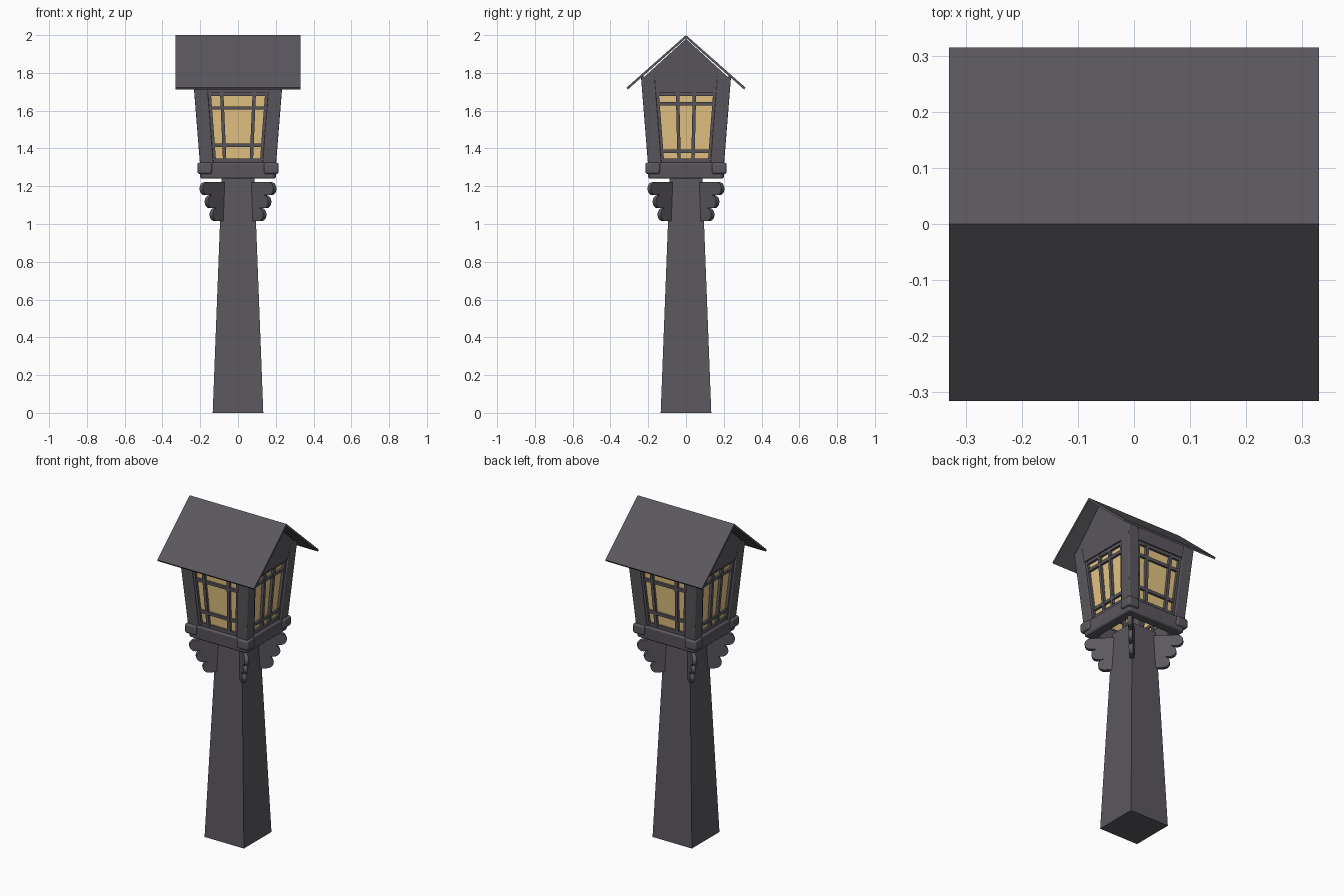
import bpy, bmesh, math
from mathutils import Matrix, Vector

if "Cube" in bpy.data.objects:
    bpy.data.objects.remove(bpy.data.objects["Cube"])


def material(name, rgb):
    m = bpy.data.materials.new(name)
    m.diffuse_color = (*rgb, 1)
    m.use_nodes = True
    m.node_tree.nodes["Principled BSDF"].inputs["Base Color"].default_value = m.diffuse_color
    return m


WOOD = material("dark_grey_wood", (0.105, 0.098, 0.112))
GLOW = material("warm_yellow_pane", (0.78, 0.56, 0.23))


def finish(name, bm, mat, bevel=0):
    bmesh.ops.recalc_face_normals(bm, faces=bm.faces)
    mesh = bpy.data.meshes.new(name)
    bm.to_mesh(mesh)
    bm.free()
    mesh.materials.append(mat)
    ob = bpy.data.objects.new(name, mesh)
    bpy.context.collection.objects.link(ob)
    if bevel:
        b = ob.modifiers.new("bevel", "BEVEL")
        b.width, b.segments = bevel, 3
        bpy.context.view_layer.objects.active = ob
        ob.select_set(True)
        bpy.ops.object.shade_smooth_by_angle(angle=math.radians(40))
        ob.select_set(False)
    return ob


def prism(name, loop_a, loop_b, mat, bevel=0, turn=0):
    """Solid between two matching loops of 3D points, turned about z."""
    bm = bmesh.new()
    a = [bm.verts.new(p) for p in loop_a]
    b = [bm.verts.new(p) for p in loop_b]
    bm.faces.new(a)
    bm.faces.new(b)
    for i in range(len(a)):
        j = (i + 1) % len(a)
        bm.faces.new((a[i], a[j], b[j], b[i]))
    bm.transform(Matrix.Rotation(turn, 4, 'Z'))
    return finish(name, bm, mat, bevel)


def half(z):
    """Half width of the lantern body, which flares upwards."""
    return 0.2 + 0.08 * (z - 1.3)


def inner(z):
    return half(z) - 0.072


def on_wall(name, poly, d0, d1, side, mat=WOOD, bevel=0):
    """Plate on a flared wall; poly is (sideways, z), d is depth inwards."""
    loops = [[(u, -(half(z) - d), z) for u, z in poly] for d in (d0, d1)]
    return prism(name, *loops, mat, bevel, side * math.pi / 2)


def square(cx, cy, r, z):
    return [(cx + sx * r, cy + sy * r, z)
            for sx, sy in ((-1, -1), (1, -1), (1, 1), (-1, 1))]


# Tapered main post
prism("main_post", square(0, 0, 0.134, 0), square(0, 0, 0.086, 1.25), WOOD)

# Scalloped brackets on the post corners
outline = [(0.1, 1.222)]
for cr, cz in ((0.241, 1.187), (0.203, 1.118), (0.166, 1.050)):
    for k in range(11):
        t = math.pi / 2 - math.pi * k / 10
        outline.append((cr + 0.035 * math.cos(t), cz + 0.0345 * math.sin(t)))
outline.append((0.1, 1.0155))
for i in range(4):
    prism("scalloped_bracket", [(r, -0.012, z) for r, z in outline],
          [(r, 0.012, z) for r, z in outline], WOOD,
          turn=math.pi / 4 + i * math.pi / 2)

# Corner posts and their foot caps
for i in range(4):
    z0, z1 = 1.26, 1.78
    prism("corner_post",
          square(half(z0) - 0.036, half(z0) - 0.036, 0.036, z0),
          square(half(z1) - 0.036, half(z1) - 0.036, 0.036, z1),
          WOOD, 0.005, i * math.pi / 2)
    prism("corner_cap", square(0.176, 0.176, 0.039, 1.265),
          square(0.176, 0.176, 0.039, 1.325), WOOD, 0.012, i * math.pi / 2)

# Four walls: sill rail, header, pane and lattice
ZB, ZT = 1.33, 1.695
for side in range(4):
    gable = side % 2 == 1
    on_wall("sill_rail", [(-0.195, 1.24), (0.195, 1.24), (0.195, 1.325),
                          (-0.195, 1.325)], -0.004, 0.06, side, bevel=0.01)
    top = [(-0.165, ZT), (0.165, ZT), (0.225, 1.775)]
    if gable:
        top.append((0, 1.98))
    top.append((-0.225, 1.775))
    on_wall("gable_wall" if gable else "header", top, 0.003, 0.05, side)

    on_wall("window_pane", [(-inner(ZB), ZB), (inner(ZB), ZB),
                            (inner(ZT), ZT), (-inner(ZT), ZT)],
            0.026, 0.032, side, GLOW)

    # horizontal lattice bars, including frame top and bottom
    rows = (1.386, 1.637) if gable else (1.417, 1.614)
    for z, w in ((ZB + 0.004, 0.012), (ZT - 0.008, 0.010),
                 (rows[0], 0.009), (rows[1], 0.009)):
        a, b = inner(z - w), inner(z + w)
        on_wall("lattice_bar", [(-a, z - w), (a, z - w), (b, z + w),
                                (-b, z + w)], 0.012, 0.04, side)
    # vertical lattice bars, following the flare
    for s in (-1, 1):
        for frac, w in ((0.95, 0.008), (0.28 if gable else 0.54, 0.009)):
            a, b = s * frac * inner(ZB), s * frac * inner(ZT)
            on_wall("lattice_upright", [(a - w, ZB), (a + w, ZB), (b + w, ZT),
                                        (b - w, ZT)], 0.010, 0.042, side)

# Thin gabled roof
profile = [(-0.315, 1.722), (0, 2.0), (0.315, 1.722),
           (0.308, 1.712), (0, 1.984), (-0.308, 1.712)]
prism("gable_roof", [(-0.33, y, z) for y, z in profile],
      [(0.33, y, z) for y, z in profile], WOOD)
